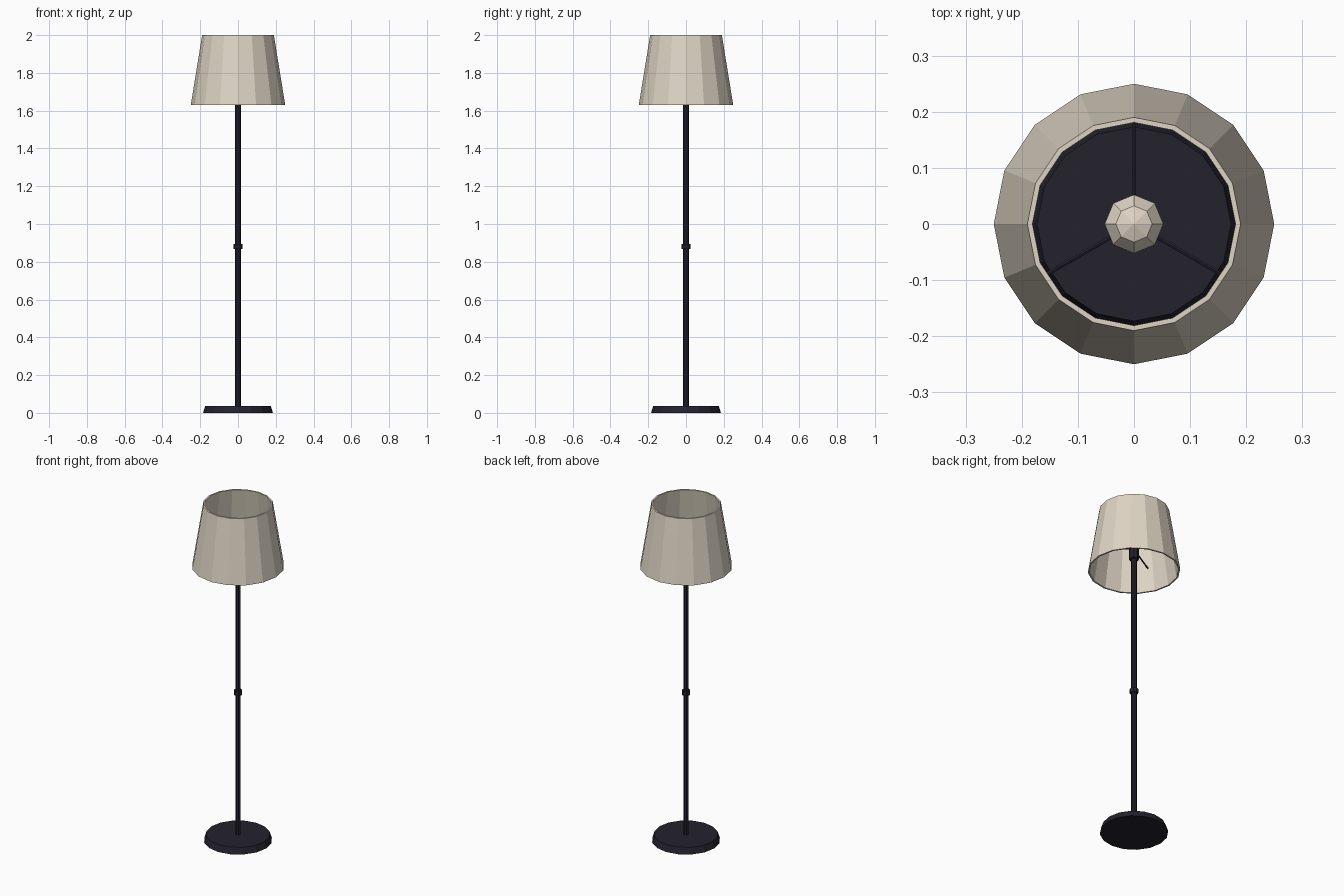
import bpy, bmesh, math
from mathutils import Vector

if "Cube" in bpy.data.objects:
    bpy.data.objects.remove(bpy.data.objects["Cube"])


def material(name, rgb):
    m = bpy.data.materials.new(name)
    m.diffuse_color = (*rgb, 1)
    m.use_nodes = True
    m.node_tree.nodes["Principled BSDF"].inputs["Base Color"].default_value = m.diffuse_color
    return m


DARK = material("dark_metal", (0.017, 0.016, 0.026))
CREAM = material("cream_fabric", (0.73, 0.66, 0.55))


def finish(name, bm, mat):
    bmesh.ops.recalc_face_normals(bm, faces=bm.faces)
    me = bpy.data.meshes.new(name)
    bm.to_mesh(me)
    bm.free()
    me.materials.append(mat)
    ob = bpy.data.objects.new(name, me)
    bpy.context.collection.objects.link(ob)
    return ob


def lathe(name, profile, sides, mat, closed=False, turn=0.0):
    """Turn (radius, z) points round the z axis; open profiles get end caps."""
    bm = bmesh.new()
    rings = []
    for r, z in profile:
        rings.append([bm.verts.new((r * math.cos(turn + math.tau * i / sides),
                                    r * math.sin(turn + math.tau * i / sides), z))
                      for i in range(sides)])
    pairs = list(zip(rings, rings[1:]))
    if closed:
        pairs.append((rings[-1], rings[0]))
    else:
        bm.faces.new(rings[0])
        bm.faces.new(rings[-1])
    for a, b in pairs:
        for i in range(sides):
            j = (i + 1) % sides
            bm.faces.new((a[i], a[j], b[j], b[i]))
    return finish(name, bm, mat)


# Base, pole, collar and bulb socket
lathe("base", [(0.185, 0), (0.173, 0.037)], 16, DARK)
lathe("pole", [(0.015, 0.03), (0.015, 1.71)], 8, DARK)
lathe("collar", [(0.023, 0.867), (0.023, 0.893)], 8, DARK)
lathe("socket", [(0.027, 1.70), (0.027, 1.785)], 8, DARK)

# Hollow tapered shade
lathe("shade", [(0.25, 1.63), (0.19, 2.0), (0.181, 2.0), (0.241, 1.63)],
      16, CREAM, closed=True)

# Bulb
bm = bmesh.new()
bmesh.ops.create_uvsphere(bm, u_segments=8, v_segments=5, radius=0.055)
bmesh.ops.translate(bm, verts=bm.verts, vec=(0, 0, 1.83))
finish("bulb", bm, CREAM)

# Three spokes holding the shade
for k in range(3):
    a = math.radians(90 + 120 * k)
    bm = bmesh.new()
    bmesh.ops.create_cone(bm, cap_ends=True, segments=6, radius1=0.004,
                          radius2=0.004, depth=0.22)
    d = Vector((math.cos(a), math.sin(a), 0))
    ob = finish(f"spoke_{k + 1}", bm, DARK)
    ob.rotation_euler = d.to_track_quat('Z', 'Y').to_euler()
    ob.location = d * 0.11 + Vector((0, 0, 1.763))
